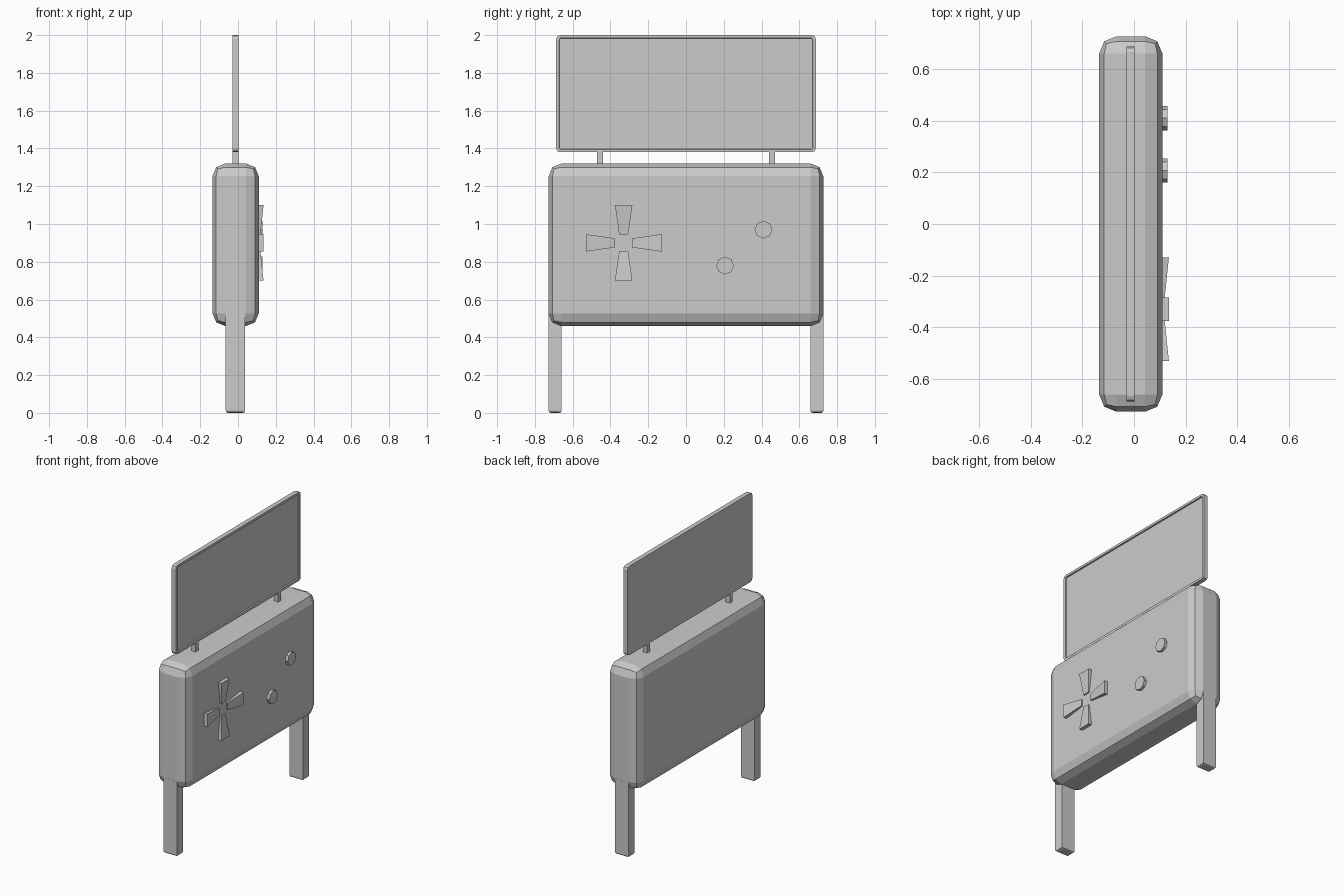
import bpy
import bmesh
import math
from mathutils import Matrix, Vector

cube = bpy.data.objects.get("Cube")
if cube:
    bpy.data.objects.remove(cube, do_unlink=True)

# Single flat grey
grey = bpy.data.materials.new("plain grey")
grey.use_nodes = True
colour = (0.6, 0.6, 0.6, 1)
grey.diffuse_color = colour
grey.node_tree.nodes["Principled BSDF"].inputs["Base Color"].default_value = colour


def finish(bm, name):
    bmesh.ops.recalc_face_normals(bm, faces=bm.faces)
    mesh = bpy.data.meshes.new(name)
    bm.to_mesh(mesh)
    bm.free()
    mesh.materials.append(grey)
    obj = bpy.data.objects.new(name, mesh)
    bpy.context.collection.objects.link(obj)
    return obj


def box(lo, hi):
    lo, hi = Vector(lo), Vector(hi)
    bm = bmesh.new()
    bmesh.ops.create_cube(bm, size=1)
    bmesh.ops.scale(bm, vec=hi - lo, verts=bm.verts)
    bmesh.ops.translate(bm, vec=(lo + hi) / 2, verts=bm.verts)
    return bm


def bevel(bm, edges, width, segments):
    bmesh.ops.bevel(bm, geom=edges, offset=width, segments=segments,
                    profile=0.5, affect='EDGES', clamp_overlap=True)


# Rounded main body
bm = box((-0.135, -0.727, 0.46), (0.11, 0.727, 1.32))
bevel(bm, bm.edges[:], 0.067, 2)
finish(bm, "body")

# Legs and sign posts, one at each end
for side, label in ((-1, "front"), (1, "back")):
    y = 0.693 * side
    bm = box((-0.065, y - 0.034, 0), (0.038, y + 0.034, 0.526))
    foot = [e for e in bm.edges if all(v.co.z < 0.01 for v in e.verts)]
    bevel(bm, foot, 0.012, 2)
    finish(bm, label + "_leg")

    y = 0.455 * side
    finish(box((-0.03, y - 0.016, 1.3), (0.002, y + 0.016, 1.385)), label + "_post")

# Sign panel with rounded corners and a shallow recess on one side
bm = box((-0.03, -0.687, 1.38), (0.002, 0.687, 2.0))
corners = [e for e in bm.edges if abs(e.verts[0].co.x - e.verts[1].co.x) > 0.01]
bevel(bm, corners, 0.02, 2)
bm.normal_update()
screen = [f for f in bm.faces if f.normal.x > 0.9]
bmesh.ops.inset_region(bm, faces=screen, thickness=0.016)
inner = [f for f in screen if f.is_valid]
rim = bmesh.ops.inset_region(bm, faces=inner, thickness=0.001, depth=-0.01)
finish(bm, "sign_panel")

# Direction pad: four wedges flaring outward in width and height
for i, label in enumerate(("upper", "front", "lower", "back")):
    bm = box((0.1, -0.046, 0.045), (0.135, 0.046, 0.2))
    for v in bm.verts:
        if v.co.z < 0.1:
            v.co.y *= 0.52
            if v.co.x > 0.12:
                v.co.x = 0.119
    turn = Matrix.Rotation(i * math.pi / 2, 4, 'X')
    bm.transform(Matrix.Translation((0, -0.33, 0.9)) @ turn)
    finish(bm, label + "_pad_arm")

# Eight-sided buttons
for label, y, z in (("upper", 0.41, 0.97), ("lower", 0.207, 0.78)):
    bm = bmesh.new()
    bmesh.ops.create_cone(bm, cap_ends=True, segments=8, radius1=0.047,
                          radius2=0.047, depth=0.03)
    bm.transform(Matrix.Translation((0.114, y, z)) @ Matrix.Rotation(math.pi / 2, 4, 'Y'))
    finish(bm, label + "_button")
